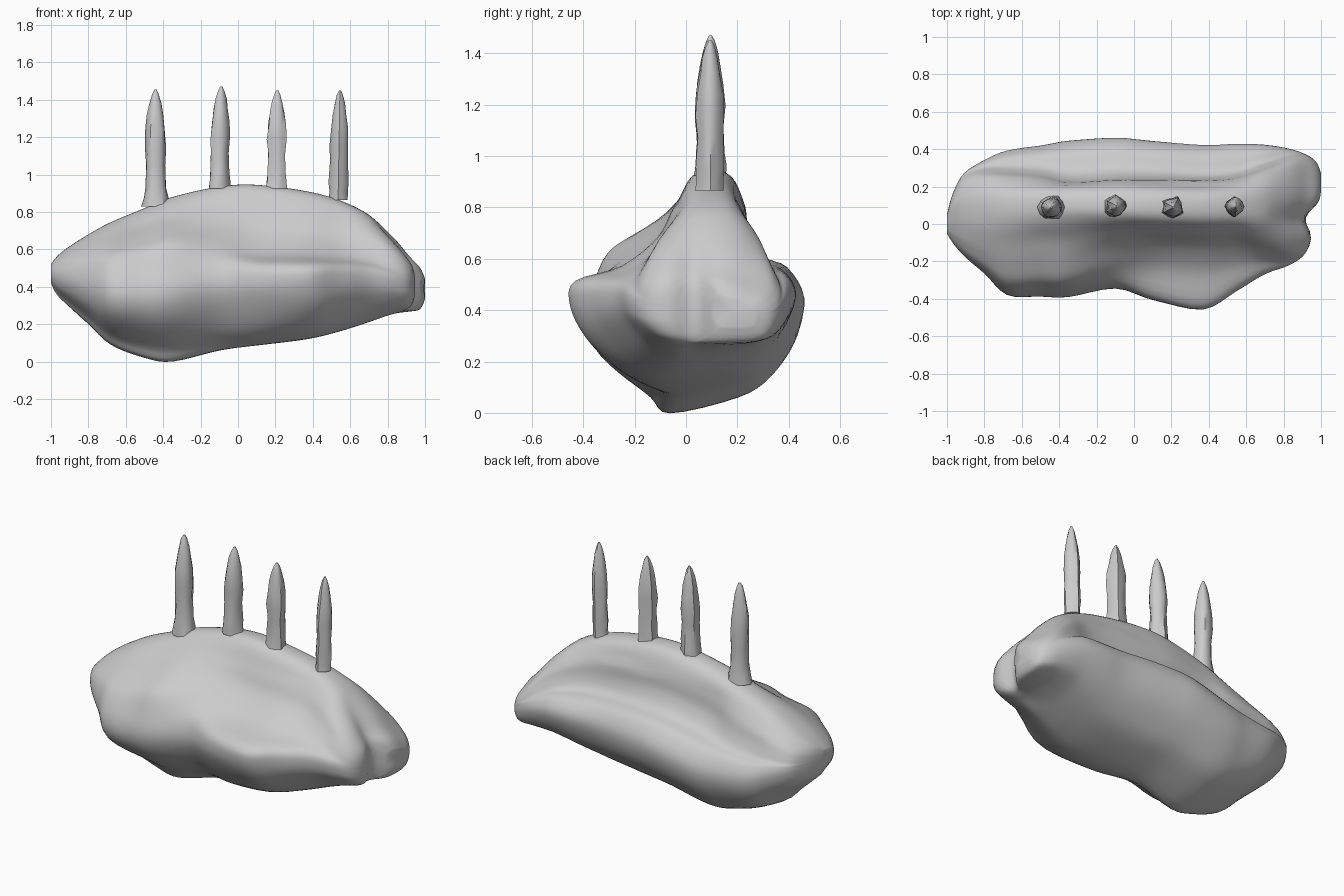
import bpy, math, random
from mathutils import Vector, noise

if "Cube" in bpy.data.objects:
    bpy.data.objects.remove(bpy.data.objects["Cube"])

random.seed(4)


def spline(p, q, r, s, t):
    return 0.5 * (2 * q + (r - p) * t + (2 * p - 5 * q + 4 * r - s) * t * t
                  + (3 * q - p - 3 * r + s) * t ** 3)


def loft(name, rings):
    """Skin closed rings of equal length and cap both ends."""
    n = len(rings[0])
    verts = [tuple(p) for ring in rings for p in ring]
    faces = [(i * n + j, i * n + (j + 1) % n, (i + 1) * n + (j + 1) % n, (i + 1) * n + j)
             for i in range(len(rings) - 1) for j in range(n)]
    for base, flip in ((0, True), ((len(rings) - 1) * n, False)):
        verts.append(tuple(sum((Vector(v) for v in verts[base:base + n]), Vector()) / n))
        c = len(verts) - 1
        for j in range(n):
            a, b = base + j, base + (j + 1) % n
            faces.append((b, a, c) if flip else (a, b, c))
    me = bpy.data.meshes.new(name)
    me.from_pydata(verts, [], faces)
    ob = bpy.data.objects.new(name, me)
    bpy.context.collection.objects.link(ob)
    bpy.context.view_layer.objects.active = ob
    ob.select_set(True)
    bpy.ops.object.mode_set(mode='EDIT')
    bpy.ops.mesh.select_all(action='SELECT')
    bpy.ops.mesh.normals_make_consistent(inside=False)
    bpy.ops.object.mode_set(mode='OBJECT')
    bpy.ops.object.shade_smooth_by_angle(angle=math.radians(50))
    ob.select_set(False)
    return ob


# Body cross-section (u sideways, v up): back flank, keel, then the front flank,
# which is a convex shoulder on the left and a neck over a ledge on the right
BACK = [(0, 1), (.24, .97), (.38, .84), (.43, .72), (.56, .62), (.84, .57), (1, .45),
        (.91, .29), (.66, .16), (.3, .07)]
KEEL_L = [(-.3, .0), (-.48, .07), (-.74, .18), (-.92, .29), (-1, .42)]
KEEL_R = [(-.22, .02), (-.46, .04), (-.72, .13), (-.92, .28), (-1, .41)]
FRONT_L = [(-.96, .57), (-.83, .71), (-.59, .80), (-.35, .88), (-.15, .97)]
FRONT_R = [(-.95, .51), (-.64, .58), (-.37, .71), (-.25, .85), (-.14, .97)]

# Body stations: x, z bottom, z top, y front, y back, crest strength
STATIONS = [(-1.0, .42, .52, -.05, .05, 0), (-.97, .36, .56, -.1, .16, 0),
            (-.91, .30, .61, -.17, .27, .15), (-.8, .2, .68, -.27, .34, .4),
            (-.68, .09, .745, -.38, .39, .7), (-.5, .02, .82, -.385, .42, .9),
            (-.35, .0, .88, -.385, .45, 1), (-.1, .05, .935, -.345, .465, 1),
            (.1, .07, .945, -.41, .445, 1), (.37, .105, .91, -.46, .42, 1),
            (.55, .15, .86, -.36, .425, .9), (.7, .2, .785, -.27, .42, .55),
            (.83, .24, .675, -.22, .40, .2), (.92, .26, .575, -.15, .37, 0),
            (.975, .28, .52, 0, .33, 0), (1.0, .35, .465, .11, .27, 0)]


def body_ring(st):
    x, z0, z1, y0, y1, crest = st
    yc = min(max(.09, y0 + .3 * (y1 - y0)), y1 - .3 * (y1 - y0))
    s = min(1, max(0, (x + .35) / .5))
    s = s * s * (3 - 2 * s)
    front = [(a[0] + (b[0] - a[0]) * s, a[1] + (b[1] - a[1]) * s)
             for a, b in zip(KEEL_L + FRONT_L, KEEL_R + FRONT_R)]
    ring = []
    for u, v in BACK + front:
        # Toward the ends the section relaxes to a rounded shape
        w = abs(2 * v - 1)
        r = math.sqrt(max(0, 1 - w ** (2.6 if x > 0 else 2.2)))
        c = crest * .85 if (x < -.4 and u > 0) else crest
        if u and (v > .5 or abs(u) > .5):
            u = u * c + math.copysign(r, u) * (1 - c)
        y = yc + u * (y1 - yc if u > 0 else yc - y0)
        ring.append(Vector((x, y, z0 + v * (z1 - z0))))
    return ring


coarse = [body_ring(s) for s in STATIONS]
n = len(coarse[0])
K = 4
closed = [[spline(*(ring[(j + d) % n] for d in (-1, 0, 1, 2)), k / K)
           for j in range(n) for k in range(K)] for ring in coarse]
m = len(closed)
rings = []
for i in range(m - 1):
    quad = [closed[max(0, min(m - 1, i + d))] for d in (-1, 0, 1, 2)]
    for k in range(K):
        rings.append([spline(*pts, k / K) for pts in zip(*quad)])
rings.append(closed[-1])

# Soft undulations on the flanks, and a hollow between the two lobes at the right end
for ring in rings:
    for p in ring:
        w = noise.noise(Vector((p.x * 1.6, p.y * 5, p.z * 5)))
        if p.z < .8:
            p.y += .015 * max(0, 1 - p.x ** 4) * w
        if p.x > .7:
            t = (p.x - .7) / .3
            p.x -= .07 * t * math.exp(-((p.y - .03) / .07) ** 2)
            # the back lobe droops below the front one
            p.z -= .03 * t * min(1, max(0, (p.y - .05) / .2))
loft("rock_body", rings)


# Rough spikes along the crest: base x, tip x, y, base z, tip z, radius, base flare
def spike(name, xb, xt, y, zb, zt, rad, flare):
    sides = 12
    prof = [(0, flare), (.07, flare * .93), (.16, 1.0), (.35, .93), (.5, 1.0), (.65, .93),
            (.78, .74), (.88, .55), (.96, .32), (1, .1)]
    ridge = [random.uniform(.85, 1.12) for _ in range(sides)]
    out = []
    for t, r in prof:
        cx = xb + (xt - xb) * t
        out.append([Vector((cx + rad * r * f * random.uniform(.92, 1.08) * math.cos(a),
                            y + max(rad, .05) * r * f * random.uniform(.92, 1.08) * math.sin(a),
                            zb + (zt - zb) * t))
                    for f, a in zip(ridge, [2 * math.pi * j / sides for j in range(sides)])])
    loft(name, out)


for i, s in enumerate([(-.435, -.44, .09, .83, 1.455, .057, 1.25),
                       (-.10, -.09, .095, .925, 1.47, .052, 1.12),
                       (.205, .21, .09, .925, 1.45, .052, 1.1),
                       (.535, .545, .095, .865, 1.45, .047, 1.0)]):
    spike("spike_%d" % (i + 1), *s)
